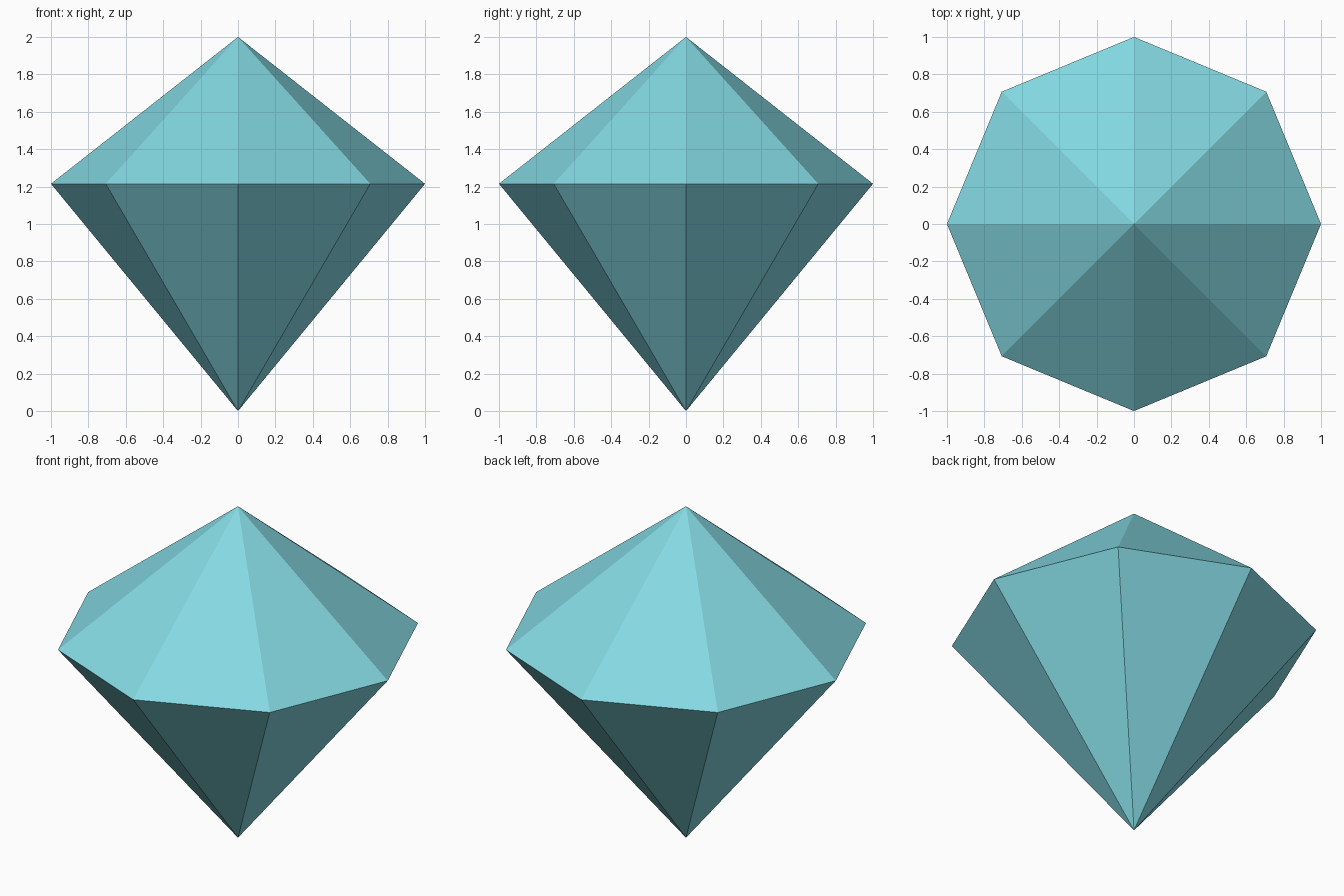
import bpy
import bmesh
from mathutils import Matrix

cube = bpy.data.objects.get("Cube")
if cube:
    bpy.data.objects.remove(cube, do_unlink=True)

SIDES = 8
RADIUS = 1.0
GIRDLE = 1.215
HEIGHT = 2.0

# Pale cyan gem colour
color = (0.23, 0.69, 0.76, 1.0)
mat = bpy.data.materials.new("pale_cyan")
mat.use_nodes = True
mat.diffuse_color = color
mat.node_tree.nodes["Principled BSDF"].inputs["Base Color"].default_value = color

bm = bmesh.new()


def add_cone(bottom_radius, top_radius, z0, z1):
    """Open eight-sided cone between two heights."""
    bmesh.ops.create_cone(
        bm, cap_ends=False, segments=SIDES,
        radius1=bottom_radius, radius2=top_radius, depth=z1 - z0,
        matrix=Matrix.Translation((0, 0, (z0 + z1) / 2)))


# Pavilion below the girdle, crown above it
add_cone(0, RADIUS, 0, GIRDLE)
add_cone(RADIUS, 0, GIRDLE, HEIGHT)

# Weld the girdle and the two tips into one closed solid
bmesh.ops.remove_doubles(bm, verts=bm.verts[:], dist=0.0001)
bmesh.ops.recalc_face_normals(bm, faces=bm.faces[:])

mesh = bpy.data.meshes.new("gem")
bm.to_mesh(mesh)
bm.free()
mesh.materials.append(mat)
bpy.context.collection.objects.link(bpy.data.objects.new("gem", mesh))
